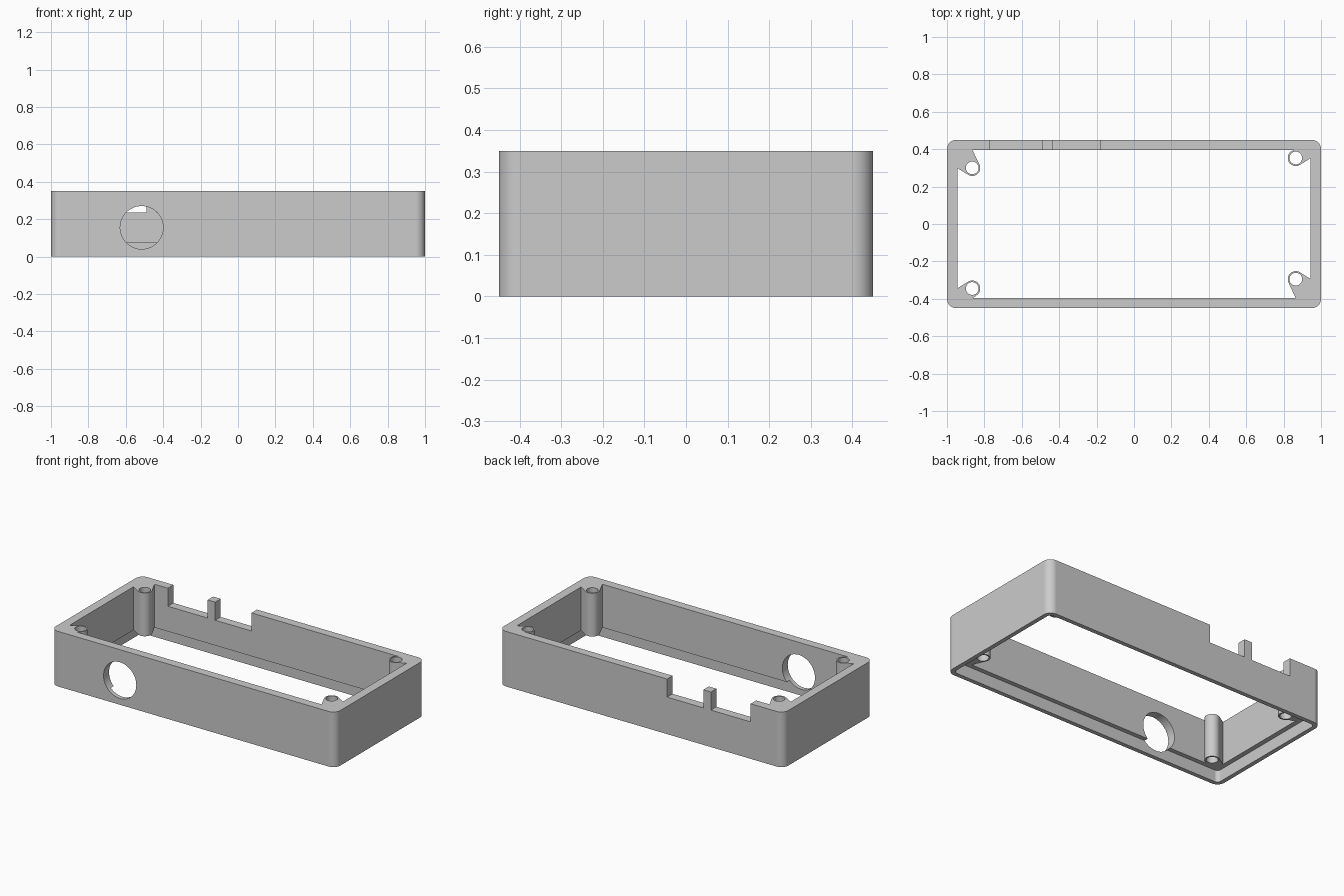
import bpy
import bmesh
from math import cos, sin, pi, radians
from mathutils import Matrix

if "Cube" in bpy.data.objects:
    bpy.data.objects.remove(bpy.data.objects["Cube"], do_unlink=True)

HX, HY, TOP = 1.0, 0.45, 0.35        # outer half sizes and height
IX, IY = 0.943, 0.395                # inner half sizes
LEDGE, LIP = 0.075, 0.027            # bottom step height and lip thickness
POST_R, BORE_R = 0.043, 0.034


def make_object(name, bm):
    bmesh.ops.recalc_face_normals(bm, faces=bm.faces)
    mesh = bpy.data.meshes.new(name)
    bm.to_mesh(mesh)
    bm.free()
    obj = bpy.data.objects.new(name, mesh)
    bpy.context.collection.objects.link(obj)
    return obj


def box(name, x0, x1, y0, y1, z0, z1, radius=0):
    bm = bmesh.new()
    bmesh.ops.create_cube(bm, size=1)
    for v in bm.verts:
        v.co = ((x0, x1)[v.co.x > 0], (y0, y1)[v.co.y > 0], (z0, z1)[v.co.z > 0])
    if radius:
        upright = [e for e in bm.edges
                   if abs(e.verts[0].co.z - e.verts[1].co.z) > 0.01]
        bmesh.ops.bevel(bm, geom=upright, offset=radius, segments=10,
                        profile=0.5, affect='EDGES')
    return make_object(name, bm)


def cylinder(name, centre, radius, depth, rotation=Matrix()):
    bm = bmesh.new()
    bmesh.ops.create_cone(bm, cap_ends=True, segments=48, radius1=radius,
                          radius2=radius, depth=depth,
                          matrix=Matrix.Translation(centre) @ rotation)
    return make_object(name, bm)


def corner_post(x, y):
    """Round post joined to the two walls of its corner."""
    wx = (IX + 0.003) * (1 if x > 0 else -1)
    wy = (IY + 0.003) * (1 if y > 0 else -1)
    outline = [(x + POST_R * cos(i * pi / 20), y + POST_R * sin(i * pi / 20))
               for i in range(40)]
    outline += [(wx, y), (wx, wy), (x, wy)]
    bm = bmesh.new()
    verts = [bm.verts.new((px, py, z)) for z in (LEDGE, TOP) for px, py in outline]
    hull = bmesh.ops.convex_hull(bm, input=verts)
    loose = {v for v in hull["geom_interior"] + hull["geom_unused"]
             if isinstance(v, bmesh.types.BMVert)}
    bmesh.ops.delete(bm, geom=list(loose), context='VERTS')
    bmesh.ops.dissolve_limit(bm, angle_limit=radians(1), verts=bm.verts, edges=bm.edges)
    return make_object("corner_post", bm)


def combine(target, tool, operation):
    """Apply a boolean and remove the tool."""
    tool.hide_render = True
    mod = target.modifiers.new("combine", 'BOOLEAN')
    mod.operation, mod.object, mod.solver = operation, tool, 'EXACT'
    bpy.context.view_layer.update()
    result = bpy.data.meshes.new_from_object(
        target.evaluated_get(bpy.context.evaluated_depsgraph_get()))
    target.modifiers.clear()
    target.data = result
    bpy.data.objects.remove(tool, do_unlink=True)


# Open frame with rounded outer corners
frame = box("enclosure_frame", -HX, HX, -HY, HY, 0, TOP, 0.05)
combine(frame, box("opening", -IX, IX, -IY, IY, -0.1, 0.5), 'DIFFERENCE')

# Stepped recess around the underside
rx, ry = HX - LIP, HY - LIP
combine(frame, box("recess", -rx, rx, -ry, ry, -0.1, LEDGE, 0.025), 'DIFFERENCE')

# Bored screw posts in the corners
for x, y in ((-0.865, 0.3), (0.865, 0.353), (-0.865, -0.345), (0.865, -0.295)):
    combine(frame, corner_post(x, y), 'UNION')
    combine(frame, cylinder("bore", (x, y, 0.2), BORE_R, 0.8), 'DIFFERENCE')

# Round port through the front wall
combine(frame, cylinder("port", (-0.515, -0.42, 0.155), 0.115, 0.2,
                        Matrix.Rotation(pi / 2, 4, 'X')), 'DIFFERENCE')

# Two notches in the back wall, with a tab left between them
for x0, x1 in ((-0.77, -0.49), (-0.437, -0.182)):
    combine(frame, box("notch", x0, x1, 0.3, 0.6, 0.235, 0.6), 'DIFFERENCE')

# Grey plastic
grey = bpy.data.materials.new("grey_plastic")
grey.use_nodes = True
colour = (0.6, 0.6, 0.6, 1)
grey.diffuse_color = colour
grey.node_tree.nodes["Principled BSDF"].inputs["Base Color"].default_value = colour
frame.data.materials.clear()
frame.data.materials.append(grey)
for face in frame.data.polygons:
    face.material_index = 0

# Smooth curved faces, keep the edges crisp
bpy.ops.object.select_all(action='DESELECT')
frame.select_set(True)
bpy.context.view_layer.objects.active = frame
bpy.ops.object.shade_smooth_by_angle(angle=radians(25))
weighted = frame.modifiers.new("weighted_normals", 'WEIGHTED_NORMAL')
weighted.keep_sharp = True
